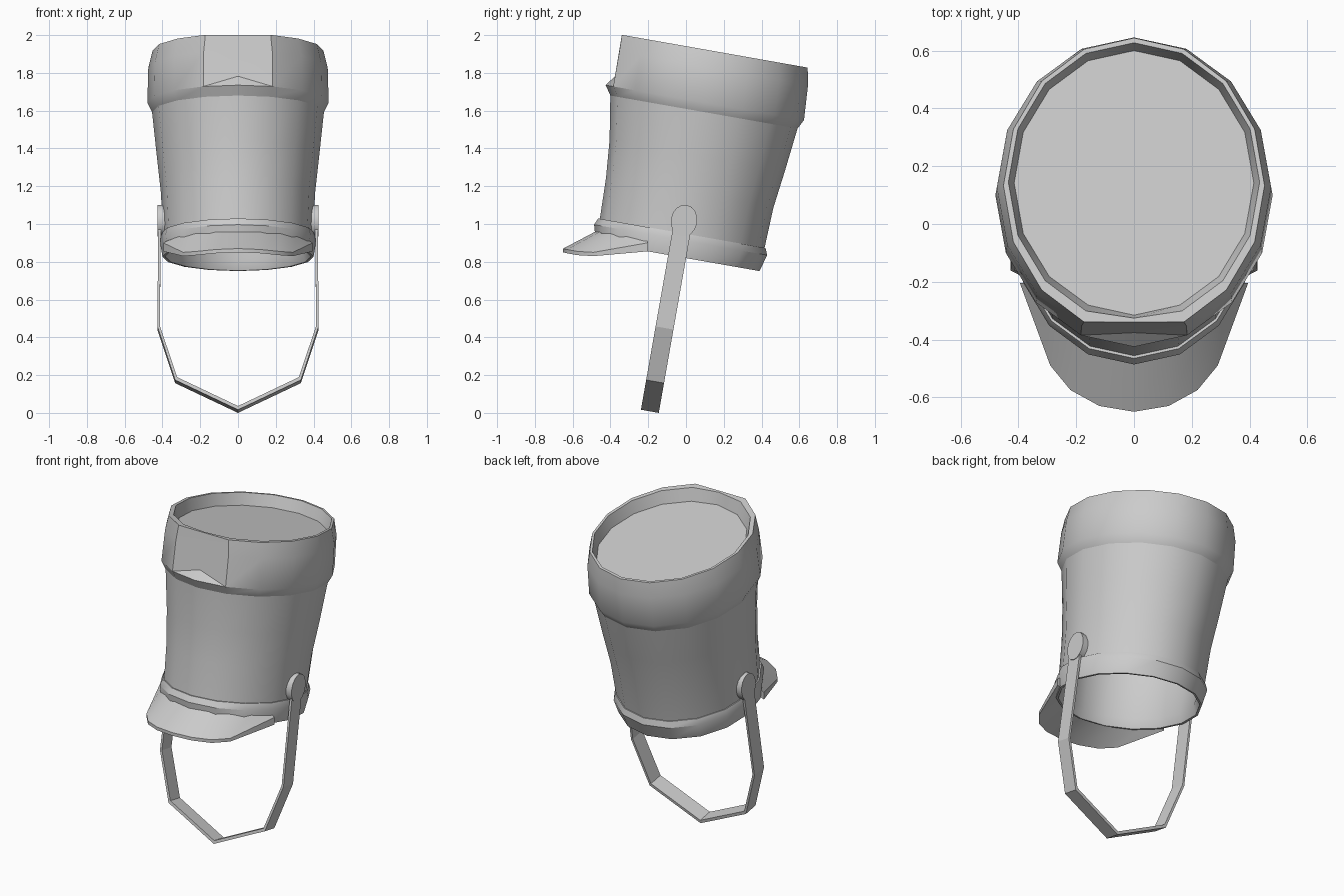
import bpy, bmesh, math
from mathutils import Matrix

if "Cube" in bpy.data.objects:
    bpy.data.objects.remove(bpy.data.objects["Cube"])

# The whole hat leans back 10 degrees; parts are built upright, then tilted
TILT = Matrix.Rotation(math.radians(-10), 4, 'X')
N = 16
grey = bpy.data.materials.new("plain grey")
grey.diffuse_color = (0.6, 0.6, 0.6, 1)
grey.use_nodes = True
grey.node_tree.nodes["Principled BSDF"].inputs["Base Color"].default_value = grey.diffuse_color


def finish(name, bm, tilt=True, angle=32, recalc=False):
    bmesh.ops.remove_doubles(bm, verts=bm.verts[:], dist=0.0004)
    if recalc:
        bmesh.ops.recalc_face_normals(bm, faces=bm.faces[:])
    if tilt:
        bm.transform(TILT)
    me = bpy.data.meshes.new(name)
    bm.to_mesh(me)
    bm.free()
    me.materials.append(grey)
    ob = bpy.data.objects.new(name, me)
    bpy.context.collection.objects.link(ob)
    bpy.ops.object.select_all(action='DESELECT')
    ob.select_set(True)
    bpy.context.view_layer.objects.active = ob
    bpy.ops.object.shade_smooth_by_angle(angle=math.radians(angle))
    return ob


def lathe(name, rings, cap_start=False, cap_end=False):
    """Rings: (height, half width, centre y, half depth[, front vertex (y, z)])."""
    bm = bmesh.new()
    loops = []
    for w, rx, c, ry, *front in rings:
        loop = []
        for j in range(N):
            t = 2 * math.pi * j / N
            co = (rx * math.sin(t), c - ry * math.cos(t), w)
            if front and j == 0:
                co = (0, *front[0])
            loop.append(bm.verts.new(co))
        loops.append(loop)
    for a, b in zip(loops, loops[1:]):
        for j in range(N):
            k = (j + 1) % N
            bm.faces.new((a[j], a[k], b[k], b[j]))
    if cap_start:
        bm.faces.new(loops[0][::-1])
    if cap_end:
        bm.faces.new(loops[-1])
    return finish(name, bm)


# Flared body
lathe("body", [
    (0.91, 0.397, -0.185, 0.442), (1.15, 0.408, -0.183, 0.450),
    (1.35, 0.430, -0.178, 0.471), (1.585, 0.455, -0.183, 0.503)])

# Crown band with a flat front plate, rim and sunken top
lathe("crown_band", [
    (1.585, 0.455, -0.183, 0.503),
    (1.635, 0.480, -0.187, 0.533),
    (1.635, 0.480, -0.187, 0.533, (-0.680, 1.69)),
    (1.82, 0.475, -0.1925, 0.5275, (-0.681, 1.82)),
    (1.912, 0.452, -0.202, 0.519, (-0.682, 1.912)),
    (1.912, 0.435, -0.190, 0.490, (-0.668, 1.912)),
    (1.84, 0.415, -0.180, 0.465)], cap_end=True)

# Hollow lining, bottom rim and raised headband
lathe("headband", [
    (1.58, 0.420, -0.183, 0.470), (1.35, 0.400, -0.178, 0.440),
    (1.15, 0.380, -0.183, 0.420), (0.86, 0.367, -0.187, 0.408),
    (0.807, 0.386, -0.187, 0.428), (0.807, 0.400, -0.187, 0.440),
    (0.897, 0.415, -0.187, 0.465), (0.933, 0.405, -0.187, 0.450),
    (0.933, 0.390, -0.187, 0.435)], cap_start=True)

# Visor: right half of the outer edge, mirrored, joined to the headband
half = [(0.395, -0.205, 0.90), (0.29, -0.49, 0.85), (0.22, -0.575, 0.855),
        (0.12, -0.63, 0.865), (0, -0.65, 0.87)]
edge = half + [(-x, y, z) for x, y, z in half[-2::-1]]
bm = bmesh.new()
rows = [[], [], [], []]
for i, (x, y, z) in enumerate(edge):
    t = math.radians(67.5 * (1 - i / 4))

    def on_band(w, s):
        return TILT @ Matrix.Translation(
            (0.41 * s * math.sin(t), -0.187 - 0.455 * s * math.cos(t), w)).to_translation()
    drop = 0.045 if i in (0, 8) else 0.02
    cos = [on_band(0.865, 0.985), (x, y, z), (x, y, z - drop), on_band(0.815, 0.965)]
    for row, co in zip(rows, cos):
        row.append(bm.verts.new(co))
for r in range(4):
    a, b = rows[r], rows[(r + 1) % 4]
    for i in range(8):
        bm.faces.new((a[i], a[i + 1], b[i + 1], b[i]))
bm.faces.new([r[0] for r in rows])
bm.faces.new([r[-1] for r in rows])
finish("visor", bm, tilt=False, recalc=True)

# Chin strap: flat ribbon hanging below the hat
outer = [(0.422, 0.99), (0.427, 0.423), (0.333, 0.135), (0, -0.025)]
inner = [(0.408, 0.99), (0.414, 0.427), (0.322, 0.150), (0, -0.005)]
outer += [(-x, z) for x, z in outer[-2::-1]]
inner += [(-x, z) for x, z in inner[-2::-1]]
bm = bmesh.new()
sections = []
for (xo, zo), (xi, zi) in zip(outer, inner):
    sections.append([bm.verts.new(co) for co in (
        (xo, -0.238, zo), (xo, -0.142, zo), (xi, -0.142, zi), (xi, -0.238, zi))])
for a, b in zip(sections, sections[1:]):
    for k in range(4):
        m = (k + 1) % 4
        bm.faces.new((a[k], a[m], b[m], b[k]))
bm.faces.new(sections[0])
bm.faces.new(sections[-1])
finish("chin_strap", bm, angle=15, recalc=True)

# Oval buttons that hold the strap
for side, name in ((1, "right_button"), (-1, "left_button")):
    bm = bmesh.new()
    bmesh.ops.create_cone(bm, cap_ends=True, segments=16, radius1=1, radius2=1, depth=1)
    bm.transform(Matrix.Translation((side * 0.405, -0.187, 1.0))
                 @ Matrix.Diagonal((0.042, 0.07, 0.085, 1))
                 @ Matrix.Rotation(math.pi / 2, 4, 'Y'))
    finish(name, bm, recalc=True)
